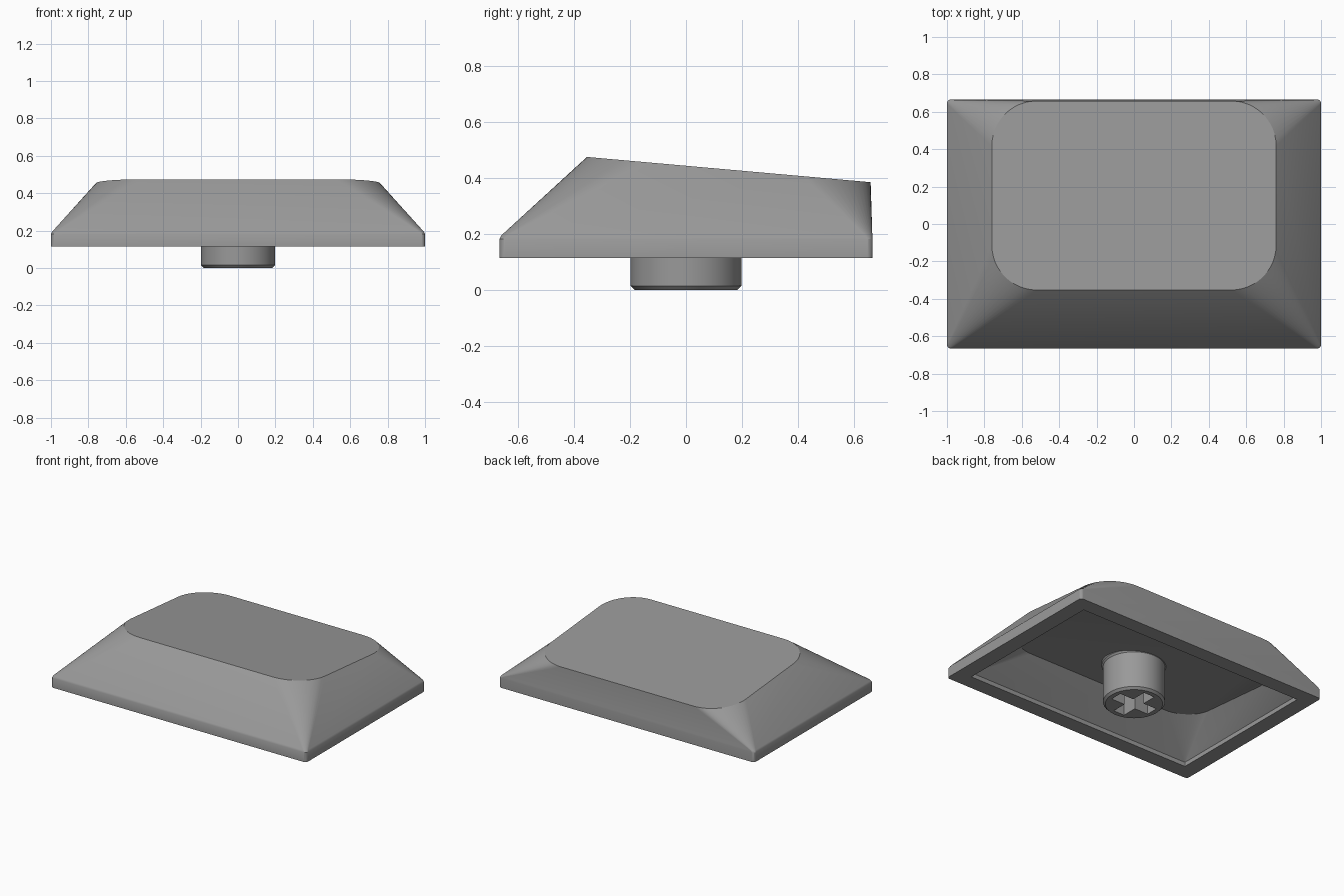
import bpy, bmesh
from math import cos, sin, pi, radians

if "Cube" in bpy.data.objects:
    bpy.data.objects.remove(bpy.data.objects["Cube"])

ARC = 12        # segments per rounded corner
SLOPE = -0.089  # tilt of the top face along y

grey = bpy.data.materials.new("dark_grey")
grey.diffuse_color = (0.32, 0.32, 0.32, 1)
grey.use_nodes = True
grey.node_tree.nodes["Principled BSDF"].inputs["Base Color"].default_value = grey.diffuse_color


def ring(x, y0, y1, r, z, slope=0.0):
    """Rounded rectangle, -x..x by y0..y1, optionally tilted along y."""
    pts = []
    for k, (cx, cy) in enumerate([(x - r, y1 - r), (r - x, y1 - r),
                                  (r - x, y0 + r), (x - r, y0 + r)]):
        for i in range(ARC + 1):
            a = (k + i / ARC) * pi / 2
            px, py = cx + r * cos(a), cy + r * sin(a)
            pts.append((px, py, z + slope * py))
    return pts


def shade(ob, angle=30):
    bpy.ops.object.select_all(action='DESELECT')
    ob.select_set(True)
    bpy.context.view_layer.objects.active = ob
    bpy.ops.object.shade_smooth_by_angle(angle=radians(angle))


def loft(name, rings):
    """Skin a stack of equal rings and close both ends."""
    bm = bmesh.new()
    loops = [[bm.verts.new(p) for p in r] for r in rings]
    n = len(loops[0])
    for a, b in zip(loops, loops[1:]):
        for i in range(n):
            j = (i + 1) % n
            bm.faces.new((a[i], a[j], b[j], b[i]))
    bm.faces.new(loops[0])
    bm.faces.new(loops[-1])
    bmesh.ops.recalc_face_normals(bm, faces=bm.faces)
    mesh = bpy.data.meshes.new(name)
    bm.to_mesh(mesh)
    bm.free()
    mesh.materials.append(grey)
    ob = bpy.data.objects.new(name, mesh)
    bpy.context.collection.objects.link(ob)
    shade(ob)
    return ob


# Hollow cap: ceiling, inner walls, bottom rim, skirt, sloped sides, tilted top
loft("keycap_shell", [
    ring(0.76, -0.36, 0.55, 0.20, 0.29, SLOPE),
    ring(0.89, -0.555, 0.56, 0.004, 0.145),
    ring(0.89, -0.555, 0.56, 0.004, 0.115),
    ring(1.0, -0.665, 0.665, 0.02, 0.115),
    ring(1.0, -0.665, 0.665, 0.02, 0.182),
    ring(0.994, -0.659, 0.664, 0.025, 0.194),
    ring(0.76, -0.353, 0.658, 0.24, 0.443, SLOPE),
])

# Round stem with chamfered foot and tiny flare at the ceiling
SEG = 64
profile = [(0.183, 0), (0.198, 0.015), (0.198, 0.27), (0.207, 0.282), (0.207, 0.33)]
stem = loft("stem", [[(r * cos(2 * pi * i / SEG), r * sin(2 * pi * i / SEG), z)
                      for i in range(SEG)] for r, z in profile])

# Cross-shaped socket cut into the stem
L, W = 0.15, 0.043
cross = [(L, -W), (L, W), (W, W), (W, L), (-W, L), (-W, W),
         (-L, W), (-L, -W), (-W, -W), (-W, -L), (W, -L), (W, -W)]
cutter = loft("socket_cutter", [[(x, y, z) for x, y in cross] for z in (-0.05, 0.27)])
cutter.hide_render = True
mod = stem.modifiers.new("socket", 'BOOLEAN')
mod.operation = 'DIFFERENCE'
mod.solver = 'EXACT'
mod.object = cutter
bpy.context.view_layer.objects.active = stem
bpy.ops.object.modifier_apply(modifier="socket")
bpy.data.objects.remove(cutter)
shade(stem)
